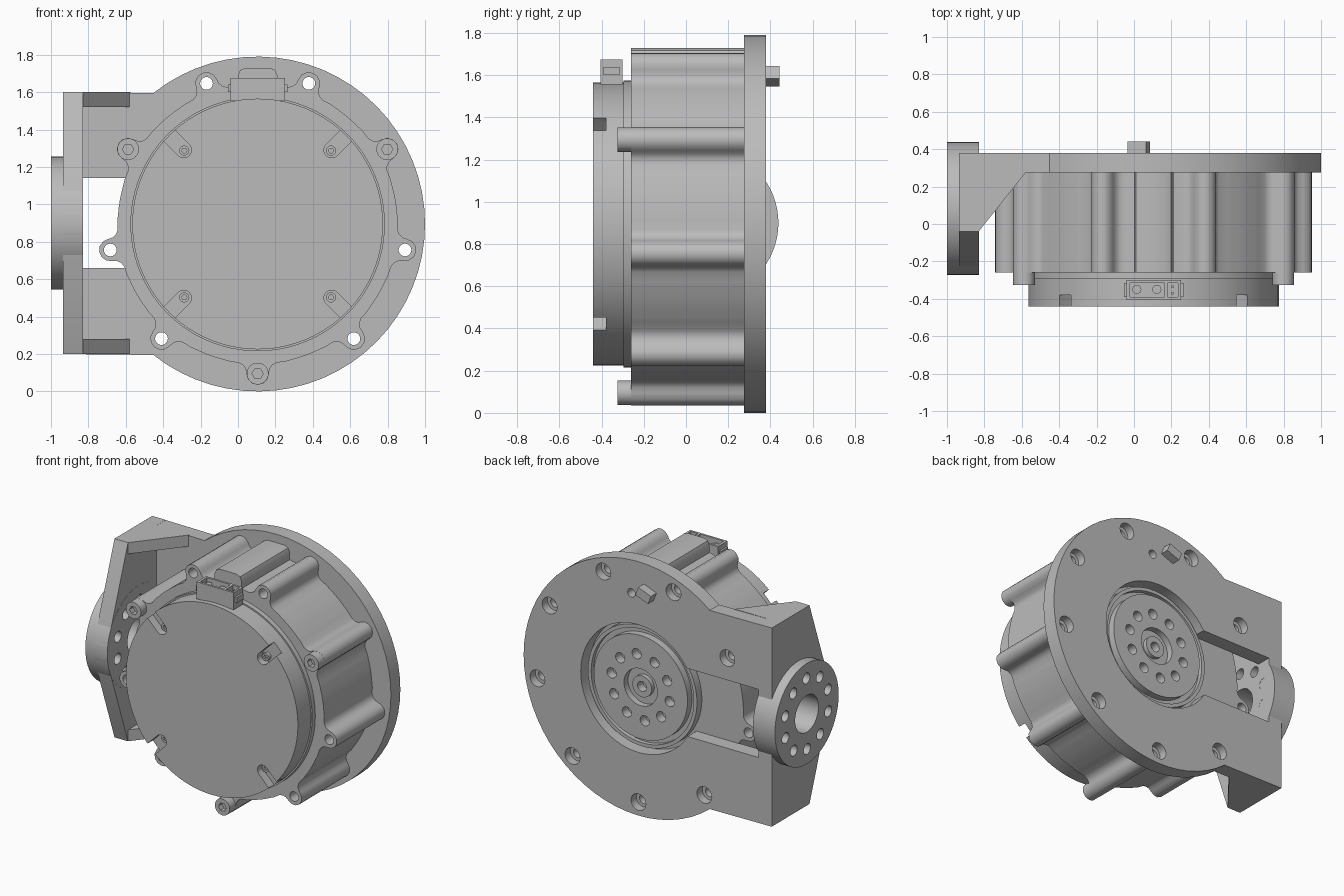
import bpy, bmesh, math
from math import sin, cos, pi, radians
from mathutils import Matrix, Vector

cube = bpy.data.objects.get("Cube")
if cube:
    bpy.data.objects.remove(cube, do_unlink=True)

CX, CZ = 0.105, 0.895          # motor axis
LUGS = [30 + 40 * i for i in range(9)]
SCREWS = (30, 150, 270)

grey = bpy.data.materials.new("machined grey")
grey.use_nodes = True
colour = (0.5, 0.5, 0.5, 1)
grey.diffuse_color = colour
grey.node_tree.nodes["Principled BSDF"].inputs["Base Color"].default_value = colour


def finish(name, bm):
    bmesh.ops.recalc_face_normals(bm, faces=bm.faces)
    mesh = bpy.data.meshes.new(name)
    bm.to_mesh(mesh)
    bm.free()
    mesh.materials.append(grey)
    ob = bpy.data.objects.new(name, mesh)
    bpy.context.collection.objects.link(ob)
    return ob


def prism(name, pts, axis, a, b):
    """Extrude a 2D outline along an axis from a to b."""
    place = {"x": lambda u, v, d: (d, u, v),
             "y": lambda u, v, d: (u, d, v),
             "z": lambda u, v, d: (u, v, d)}[axis]
    bm = bmesh.new()
    low = [bm.verts.new(place(u, v, a)) for u, v in pts]
    high = [bm.verts.new(place(u, v, b)) for u, v in pts]
    bm.faces.new(low)
    bm.faces.new(high)
    for i in range(len(pts)):
        j = (i + 1) % len(pts)
        bm.faces.new((low[i], low[j], high[j], high[i]))
    return finish(name, bm)


def circle(u, v, r, n=24):
    return [(u + r * cos(2 * pi * i / n), v + r * sin(2 * pi * i / n)) for i in range(n)]


def rect(u0, u1, v0, v1):
    return [(u0, v0), (u1, v0), (u1, v1), (u0, v1)]


def polar(r, deg, t=0.0):
    """Point at radius r, shifted sideways by t, around the motor axis."""
    a = radians(deg)
    return (CX + r * cos(a) - t * sin(a), CZ + r * sin(a) + t * cos(a))


def lathe(name, profile, n=64):
    """Spin (radius, y) points about the motor axis."""
    bm = bmesh.new()
    verts = [bm.verts.new((CX + r, y, CZ)) for r, y in profile]
    edges = [bm.edges.new(pair) for pair in zip(verts, verts[1:])]
    bmesh.ops.spin(bm, geom=verts + edges, cent=(CX, 0, CZ), axis=(0, 1, 0),
                   angle=2 * pi, steps=n, use_duplicate=False)
    bmesh.ops.remove_doubles(bm, verts=bm.verts, dist=0.0005)
    return finish(name, bm)


def cut(ob, cutters):
    for c in cutters:
        c.hide_render = True
        m = ob.modifiers.new("cut", "BOOLEAN")
        m.operation, m.solver, m.object = "DIFFERENCE", "EXACT", c
        bpy.context.view_layer.objects.active = ob
        bpy.ops.object.modifier_apply(modifier=m.name)
        bpy.data.objects.remove(c, do_unlink=True)


# Back plate: disc outline running into a square bracket
outline = [polar(0.895, -128.5 + 257 * i / 46) for i in range(47)]
outline += [(-0.935, 1.6), (-0.935, 0.2)]
plate = prism("back_plate", outline, "y", 0.275, 0.38)
holes = [prism("bore", circle(CX, CZ, 0.45, 64), "y", 0.2, 0.5),
         prism("slot", rect(-0.83, -0.2, 0.66, 1.14), "y", 0.2, 0.5),
         prism("dowel_hole", circle(0.16, 1.555, 0.03), "y", 0.3, 0.5)]
for a in LUGS:
    if a != 190:
        holes.append(prism("hole", circle(*polar(0.8, a), 0.034), "y", 0.2, 0.5))
        holes.append(prism("counterbore", circle(*polar(0.8, a), 0.058), "y", 0.32, 0.5))
cut(plate, holes)

# Tapered side plate with round mounting flange
RY, RZ = 0.083, 0.9
arc = [p for p in circle(RY, RZ, 0.355, 72) if p[0] < RY - 0.345]
arc.sort(key=lambda p: p[1])
side_outline = [(0.38, 0.2), (-0.04, 0.2)] + arc + [(-0.04, 1.6), (0.38, 1.6)]
side = prism("side_plate", side_outline, "x", -0.935, -0.83)
flange = prism("side_flange", circle(RY, RZ, 0.355, 64), "x", -1.0, -0.829)
for ob in (side, flange):
    bores = [prism("bore", circle(RY, RZ, 0.13, 40), "x", -1.1, -0.7)]
    for i in range(10):
        a = 2 * pi * i / 10 + 0.3
        bores.append(prism("hole", circle(RY + 0.25 * cos(a), RZ + 0.25 * sin(a), 0.038),
                           "x", -1.1, -0.7))
    cut(ob, bores)

# Gusset ribs
for name, z in (("lower_gusset", 0.2), ("upper_gusset", 1.52)):
    prism(name, [(-0.84, -0.04), (-0.83, -0.04), (-0.575, 0.28), (-0.84, 0.28)], "z", z, z + 0.08)

# Housing with nine filleted screw lugs
half = [(0.735, 0.15), (0.742, 0.10), (0.755, 0.078), (0.775, 0.064), (0.80, 0.06),
        (0.83, 0.052), (0.852, 0.03)]
shape = []
for a in LUGS:
    shape += [polar(r, a, -t) for r, t in half] + [polar(0.86, a)]
    shape += [polar(r, a, t) for r, t in reversed(half)]
    shape += [polar(0.748, a + d) for d in (14, 17, 20, 23, 26)]
housing = prism("housing", shape, "y", -0.26, 0.28)
cut(housing, [prism("hole", circle(*polar(0.8, a), 0.034), "y", -0.4, 0.4)
              for a in LUGS if a not in SCREWS])
prism("top_ridge", [(0, 1.6), (0, 1.69), (0.012, 1.718), (0.04, 1.73), (0.17, 1.73),
                    (0.198, 1.718), (0.21, 1.69), (0.21, 1.6)], "y", -0.26, 0.278)

# Socket head screws
for a in SCREWS:
    head = prism("screw_head", circle(*polar(0.8, a), 0.058, 32), "y", -0.325, -0.25)
    cut(head, [prism("socket", circle(*polar(0.8, a), 0.03, 6), "y", -0.4, -0.285)])

# Front cover with four slotted screw pockets
prism("cover_rim", circle(CX, CZ, 0.68, 96), "y", -0.295, -0.255)
cover = prism("front_cover", circle(CX, CZ, 0.67, 96), "y", -0.44, -0.29)
pockets = []
for a in (45, 135, 225, 315):
    slot = [polar(0.75, a, 0.042), polar(0.75, a, -0.042)]
    slot = [slot[0]] + [polar(0.56 - 0.042 * sin(s * pi / 10), a, 0.042 * cos(s * pi / 10))
                        for s in range(11)] + [slot[1]]
    pockets.append(prism("pocket", slot, "y", -0.5, -0.38))
cut(cover, pockets)
for a in (45, 135, 225, 315):
    screw = prism("cover_screw", circle(*polar(0.555, a), 0.027), "y", -0.405, -0.37)
    cut(screw, [prism("socket", circle(*polar(0.555, a), 0.014, 6), "y", -0.5, -0.39)])

# Output hub set in the bore
hub = lathe("output_hub", [(0, 0.27), (0.035, 0.27), (0.035, 0.34), (0.075, 0.34), (0.075, 0.31),
                           (0.13, 0.31), (0.13, 0.355), (0.365, 0.355), (0.365, 0.305),
                           (0.40, 0.305), (0.40, 0.335), (0.425, 0.335), (0.425, 0.25),
                           (0, 0.25)])
cut(hub, [prism("hole", circle(*polar(0.23, 36 * i + 10), 0.036), "y", 0.29, 0.5)
          for i in range(10)])

# Tilted locating key on the back
key = prism("locating_key", rect(-0.053, 0.053, -0.032, 0.032), "y", 0.37, 0.442)
key.data.transform(Matrix.Translation(Vector((0.025, 0, 1.595))) @ Matrix.Rotation(radians(-21), 4, "Y"))

# Cable connector on top of the cover
conn = prism("connector", rect(-0.04, 0.25, 1.555, 1.675), "y", -0.405, -0.30)
cut(conn, [prism("power_well", rect(-0.022, 0.162, -0.39, -0.315), "z", 1.6, 1.8),
           prism("signal_well", rect(0.18, 0.235, -0.39, -0.315), "z", 1.6, 1.8)])
for x in (0.015, 0.122):
    prism("power_contact", circle(x, -0.35, 0.024), "z", 1.59, 1.655)
for y in (-0.37, -0.335):
    prism("signal_pin", rect(0.2, 0.212, y - 0.006, y + 0.006), "z", 1.59, 1.655)
for x in (-0.054, 0.249):
    prism("connector_clip", rect(x, x + 0.015, 1.6, 1.64), "y", -0.39, -0.315)

# Smooth the round walls, keep edges sharp
for ob in bpy.context.scene.objects:
    if ob.type == "MESH" and ob.data.materials and ob.data.materials[0] == grey:
        bpy.ops.object.select_all(action="DESELECT")
        ob.select_set(True)
        bpy.context.view_layer.objects.active = ob
        bpy.ops.object.shade_smooth_by_angle(angle=radians(35))
